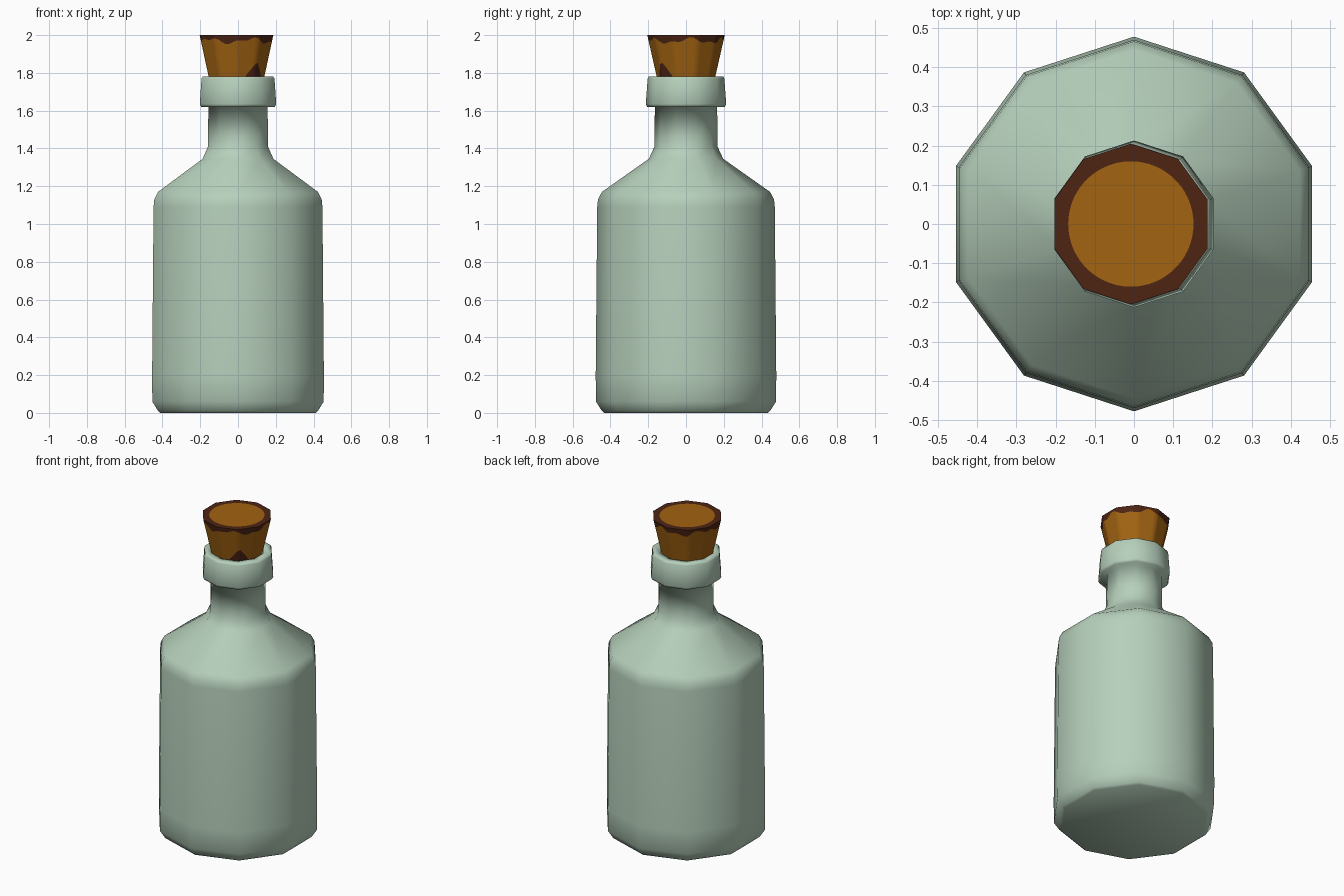
import bpy, math

if "Cube" in bpy.data.objects:
    bpy.data.objects.remove(bpy.data.objects["Cube"])

SIDES = 10


def material(name, rgb):
    m = bpy.data.materials.new(name)
    m.diffuse_color = (*rgb, 1)
    m.use_nodes = True
    m.node_tree.nodes["Principled BSDF"].inputs["Base Color"].default_value = m.diffuse_color
    return m


def build(name, rings, mats, rule=None, smooth_angle=None):
    """Skin a stack of equal-length rings, cap both ends."""
    n = len(rings[0])
    verts = [p for ring in rings for p in ring]
    faces, idx = [], []
    for r in range(len(rings) - 1):
        for i in range(n):
            j = (i + 1) % n
            faces.append((r * n + i, r * n + j, (r + 1) * n + j, (r + 1) * n + i))
            idx.append(rule(r, i) if rule else 0)
    faces.append(tuple(reversed(range(n))))
    faces.append(tuple(range((len(rings) - 1) * n, len(rings) * n)))
    idx += [0, 0]
    me = bpy.data.meshes.new(name)
    me.from_pydata(verts, [], faces)
    for m in mats:
        me.materials.append(m)
    for p, k in zip(me.polygons, idx):
        p.material_index = k
        p.use_smooth = True
    ob = bpy.data.objects.new(name, me)
    bpy.context.collection.objects.link(ob)
    return ob


def decagon_radius(t, r):
    """Distance to a decagon edge (corner on +y) at angle t."""
    step = 2 * math.pi / SIDES
    a = (t - math.pi / 2) % step - step / 2
    return r * math.cos(step / 2) / math.cos(a)


def ring(r, z, n=SIDES, cx=0.0):
    out = []
    for i in range(n):
        t = math.pi / 2 + 2 * math.pi * i / n
        d = decagon_radius(t, r)
        out.append((cx + d * math.cos(t), d * math.sin(t), z))
    return out


glass = material("pale green glass", (0.47, 0.63, 0.50))
cork = material("cork orange", (0.36, 0.125, 0.006))
stain = material("dark cork stain", (0.075, 0.018, 0.007))

# Bottle: body, shoulder, neck, lip and recessed mouth
profile = [(0.432, 0.0), (0.445, 0.01), (0.477, 0.06), (0.478, 0.2),
           (0.470, 1.09), (0.466, 1.13), (0.445, 1.17), (0.197, 1.345),
           (0.167, 1.41), (0.165, 1.62), (0.205, 1.62), (0.213, 1.635),
           (0.203, 1.77), (0.197, 1.78), (0.155, 1.78), (0.150, 1.72)]
build("bottle", [ring(r, z) for r, z in profile], [glass])

# Cork: tapered stopper with a stained ragged rim and one low patch
N = 60
CX = -0.008


def angle(i):
    return math.pi / 2 + 2 * math.pi * i / N


def patch_offset(t):
    d = (t - math.radians(-50) + math.pi) % (2 * math.pi) - math.pi
    return abs(math.degrees(d))


def side_ring(height):
    pts = []
    for i in range(N):
        t = angle(i)
        z = height(t)
        r = decagon_radius(t, 0.155 + 0.05 * (z - 1.78) / 0.22)
        pts.append((CX + r * math.cos(t), r * math.sin(t), z))
    return pts


def patch_top(t):
    return 1.78 + 0.08 * max(0, 1 - patch_offset(t) / 22)


def rim_bottom(t):
    return 1.97 + 0.012 * math.sin(5 * t + 1) + 0.008 * math.sin(11 * t)


top_inner = [(CX + 0.16 * math.cos(angle(i)), 0.16 * math.sin(angle(i)), 2.0)
             for i in range(N)]
rings = [side_ring(lambda t: 1.72), side_ring(patch_top), side_ring(rim_bottom),
         side_ring(lambda t: 2.0), top_inner]


def cork_colour(r, i):
    if r == 0:
        return int(patch_offset(angle(i + 0.5)) < 20)
    return int(r >= 2)


stopper = build("cork_stopper", rings, [cork, stain], cork_colour)

# Keep the cork's top edge crisp
bpy.context.view_layer.objects.active = stopper
stopper.select_set(True)
bpy.ops.object.shade_smooth_by_angle(angle=math.radians(50))
